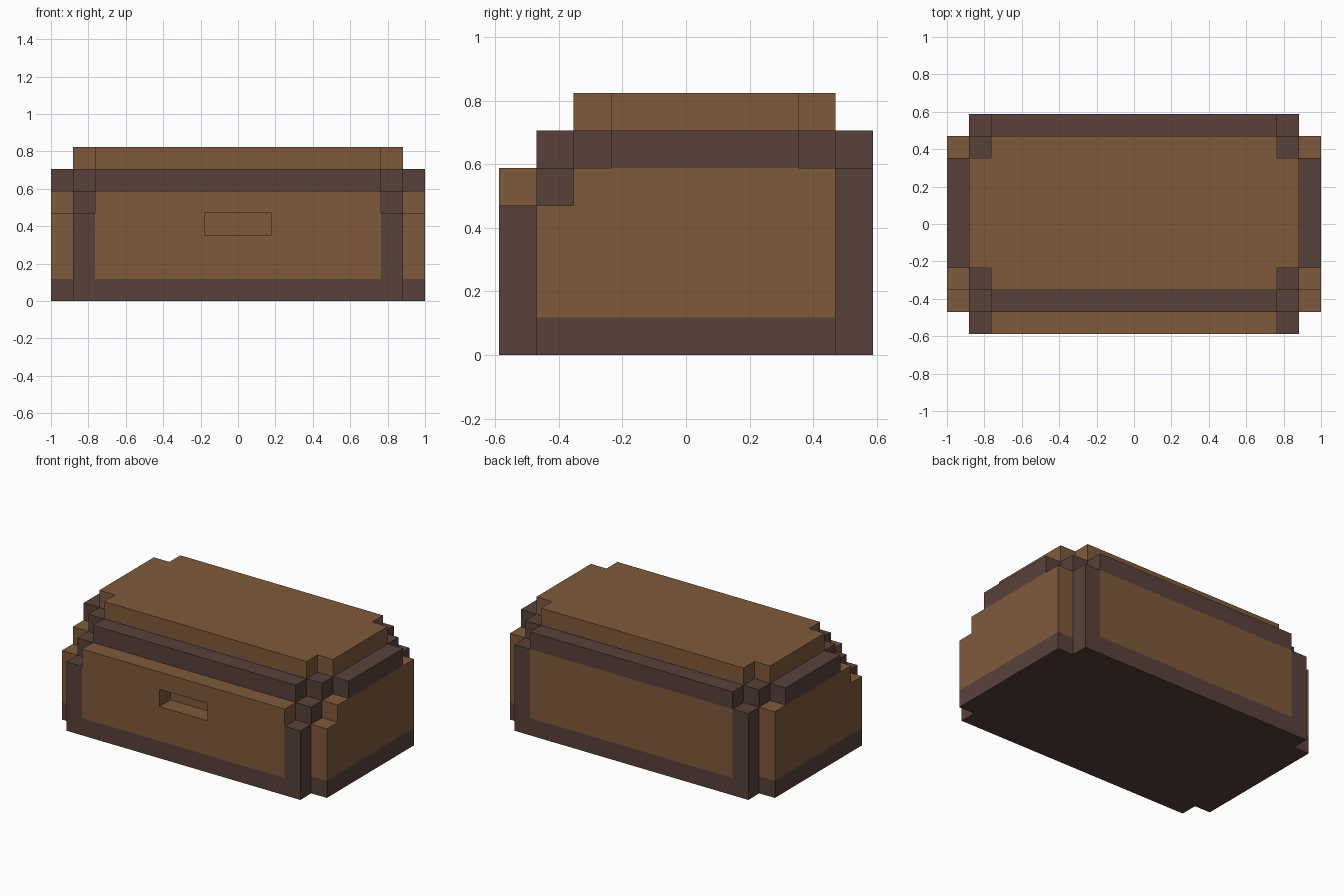
import bpy
import bmesh

cube = bpy.data.objects.get("Cube")
if cube:
    bpy.data.objects.remove(cube, do_unlink=True)

U = 2 / 17  # one block: the chest is 17 x 10 x 7 blocks


def material(name, rgb):
    m = bpy.data.materials.new(name)
    m.use_nodes = True
    m.diffuse_color = (*rgb, 1)
    bsdf = m.node_tree.nodes["Principled BSDF"]
    bsdf.inputs["Base Color"].default_value = (*rgb, 1)
    bsdf.inputs["Roughness"].default_value = 0.9
    return m


wood = material("warm wood", (0.212, 0.102, 0.044))
trim = material("dark trim", (0.100, 0.053, 0.042))


def prism(name, outline, lo, hi, axis, mat, mirror=False):
    """Extrude an outline (in blocks) along x ('x', outline y-z) or z ('z', outline x-y)."""
    bm = bmesh.new()
    place = (lambda a, b, t: (t, a, b)) if axis == "x" else (lambda a, b, t: (a, b, t))
    verts = [bm.verts.new([c * U for c in place(a, b, lo)]) for a, b in outline]
    face = bm.faces.new(verts)
    ext = bmesh.ops.extrude_face_region(bm, geom=[face])
    moved = [v for v in ext["geom"] if isinstance(v, bmesh.types.BMVert)]
    bmesh.ops.translate(bm, verts=moved, vec=place(0, 0, (hi - lo) * U))
    bmesh.ops.recalc_face_normals(bm, faces=bm.faces)
    mesh = bpy.data.meshes.new(name)
    bm.to_mesh(mesh)
    bm.free()
    mesh.materials.append(mat)
    ob = bpy.data.objects.new(name, mesh)
    bpy.context.collection.objects.link(ob)
    if mirror:
        ob.modifiers.new("Mirror", "MIRROR")
    return ob


def rect(a0, b0, a1, b1):
    return [(a0, b0), (a1, b0), (a1, b1), (a0, b1)]


def stepped(steps):
    """Plan with stepped corners; steps are (half width, front y, back y), narrow to wide."""
    front, back = [], []
    for i, (w, y0, y1) in enumerate(steps):
        if i:
            front.append((steps[i - 1][0], y0))
            back.append((steps[i - 1][0], y1))
        front.append((w, y0))
        back.append((w, y1))
    right = front + back[::-1]
    return right + [(-x, y) for x, y in reversed(right)]


# Dark base, lid rim and wooden lid top
prism("base_trim", stepped([(7.5, -5, 5), (8.5, -4, 4)]), 0, 1, "z", trim)
prism("lid_rim", stepped([(6.5, -4, 5), (7.5, -3, 4), (8.5, -2, 3)]), 5, 6, "z", trim)
prism("lid_top", stepped([(6.5, -3, 4), (7.5, -2, 3)]), 6, 7, "z", wood)

# Main body with a handle slot cut into the front
body = prism("body", rect(-6.5, -5, 6.5, 5), 1, 5, "z", wood)
cutter = prism("slot_cutter", rect(-1.8 + 0.27, -6, 1.53, -4), 3, 4, "z", wood)
cutter.hide_render = True
cut = body.modifiers.new("Slot", "BOOLEAN")
cut.operation = "DIFFERENCE"
cut.solver = "EXACT"
cut.object = cutter
bpy.context.view_layer.objects.active = body
bpy.ops.object.modifier_apply(modifier=cut.name)
bpy.data.objects.remove(cutter, do_unlink=True)

# Side panels, stepped down at the front
prism("side_panels", [(-4, 1), (4, 1), (4, 5), (-3, 5), (-3, 4), (-4, 4)],
      7.5, 8.5, "x", wood, mirror=True)

# Dark corner posts
prism("front_posts", [(-5, 1), (-3, 1), (-3, 5), (-4, 5), (-4, 4), (-5, 4)],
      6.5, 7.5, "x", trim, mirror=True)
prism("back_posts", rect(4, 1, 5, 5), 6.5, 7.5, "x", trim, mirror=True)
